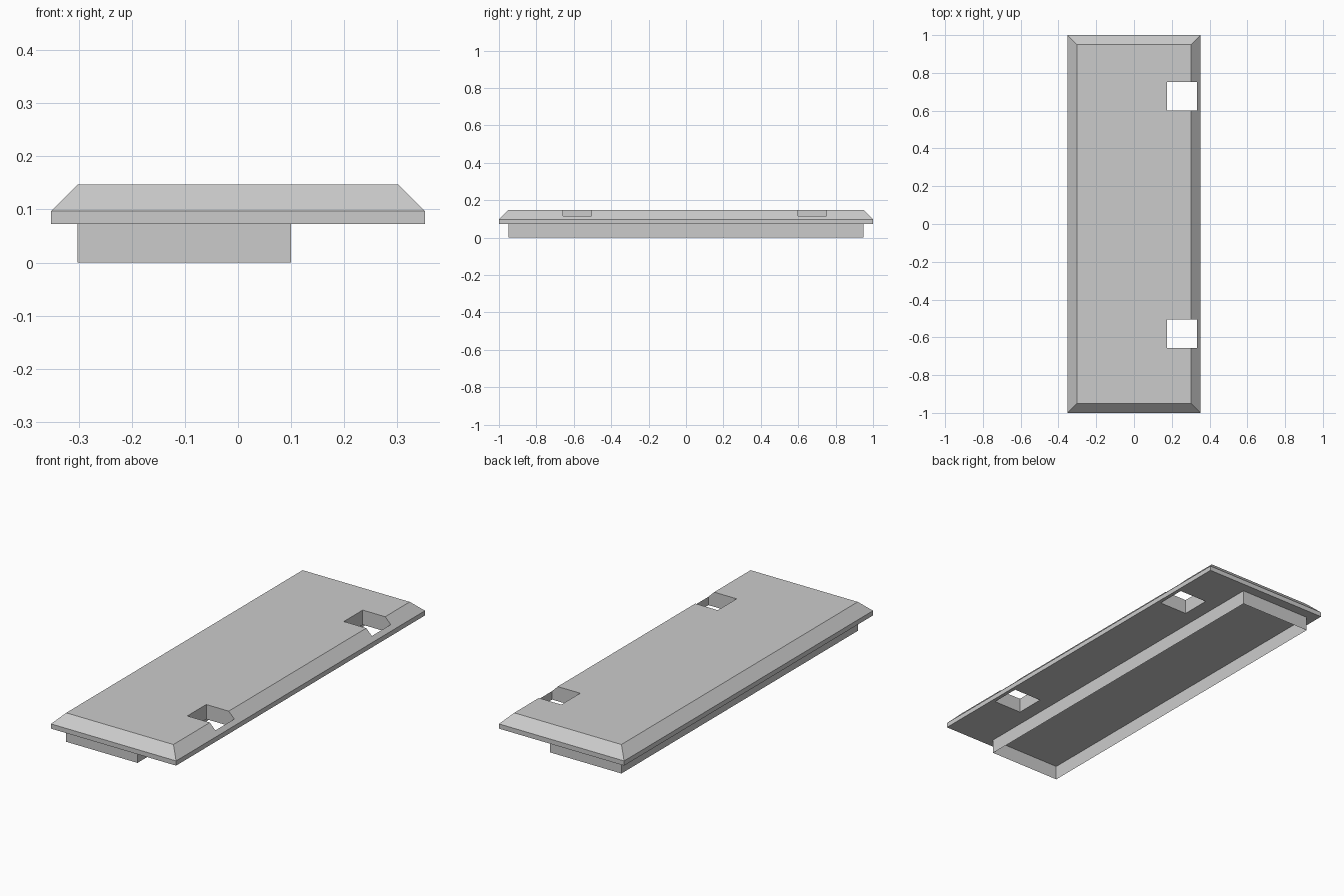
import bpy
import bmesh

cube = bpy.data.objects.get("Cube")
if cube:
    bpy.data.objects.remove(cube, do_unlink=True)

grey = bpy.data.materials.new("light_grey")
grey.use_nodes = True
grey.diffuse_color = (0.6, 0.6, 0.6, 1)
grey.node_tree.nodes["Principled BSDF"].inputs["Base Color"].default_value = (0.6, 0.6, 0.6, 1)

SEAT = 0.0725      # underside of the slab
EDGE = 0.0965      # start of the bevelled border
TOP = 0.147
HALF_X, HALF_Y = 0.352, 1.0
SLOPE = TOP - EDGE


def make_object(name, bm):
    bmesh.ops.recalc_face_normals(bm, faces=bm.faces)
    mesh = bpy.data.meshes.new(name)
    bm.to_mesh(mesh)
    bm.free()
    mesh.materials.append(grey)
    obj = bpy.data.objects.new(name, mesh)
    bpy.context.collection.objects.link(obj)
    return obj


def rectangle(bm, x0, x1, y0, y1, z):
    corners = ((x0, y0), (x1, y0), (x1, y1), (x0, y1))
    return bm.faces.new([bm.verts.new((x, y, z)) for x, y in corners])


def raise_faces(bm, faces, height):
    """Extrude faces upward and return the new vertices."""
    new = bmesh.ops.extrude_face_region(bm, geom=faces)["geom"]
    verts = [g for g in new if isinstance(g, bmesh.types.BMVert)]
    bmesh.ops.translate(bm, verts=verts, vec=(0, 0, height))
    return verts, [g for g in new if isinstance(g, bmesh.types.BMFace)]


# Slab: straight edge band, then a sloped border up to the flat top
bm = bmesh.new()
base = rectangle(bm, -HALF_X, HALF_X, -HALF_Y, HALF_Y, SEAT)
_, band_top = raise_faces(bm, [base], EDGE - SEAT)
top_verts, top_faces = raise_faces(bm, band_top, SLOPE)
for v in top_verts:
    v.co.x *= (HALF_X - SLOPE) / HALF_X
    v.co.y *= (HALF_Y - SLOPE) / HALF_Y
# remove the leftover inner sheet where the band meets the border
inner = [f for f in bm.faces if all(abs(v.co.z - EDGE) < 1e-5 for v in f.verts)]
bmesh.ops.delete(bm, geom=inner, context="FACES_ONLY")
if not any(all(abs(v.co.z - SEAT) < 1e-5 for v in f.verts) for f in bm.faces):
    bm.faces.new([v for v in bm.verts if abs(v.co.z - SEAT) < 1e-5])
slab = make_object("slab", bm)

# Two square through holes that break into the sloped border
for y0, y1 in ((0.6, 0.752), (-0.657, -0.505)):
    bm = bmesh.new()
    raise_faces(bm, [rectangle(bm, 0.175, 0.333, y0, y1, 0)], 0.3)
    cutter = make_object("hole_cutter", bm)
    cutter.hide_render = True
    cut = slab.modifiers.new("hole", "BOOLEAN")
    cut.operation = "DIFFERENCE"
    cut.solver = "EXACT"
    cut.object = cutter
    bpy.context.view_layer.objects.active = slab
    bpy.ops.object.modifier_apply(modifier=cut.name)
    bpy.data.objects.remove(cutter, do_unlink=True)

# Hollow rectangular rim below the slab, set slightly into it
bm = bmesh.new()
floor = rectangle(bm, -0.302, 0.1, -0.95, 0.95, 0)
bmesh.ops.inset_individual(bm, faces=[floor], thickness=0.025)
bmesh.ops.delete(bm, geom=[floor], context="FACES")
raise_faces(bm, list(bm.faces), SEAT + 0.005)
make_object("bottom_rim", bm)
